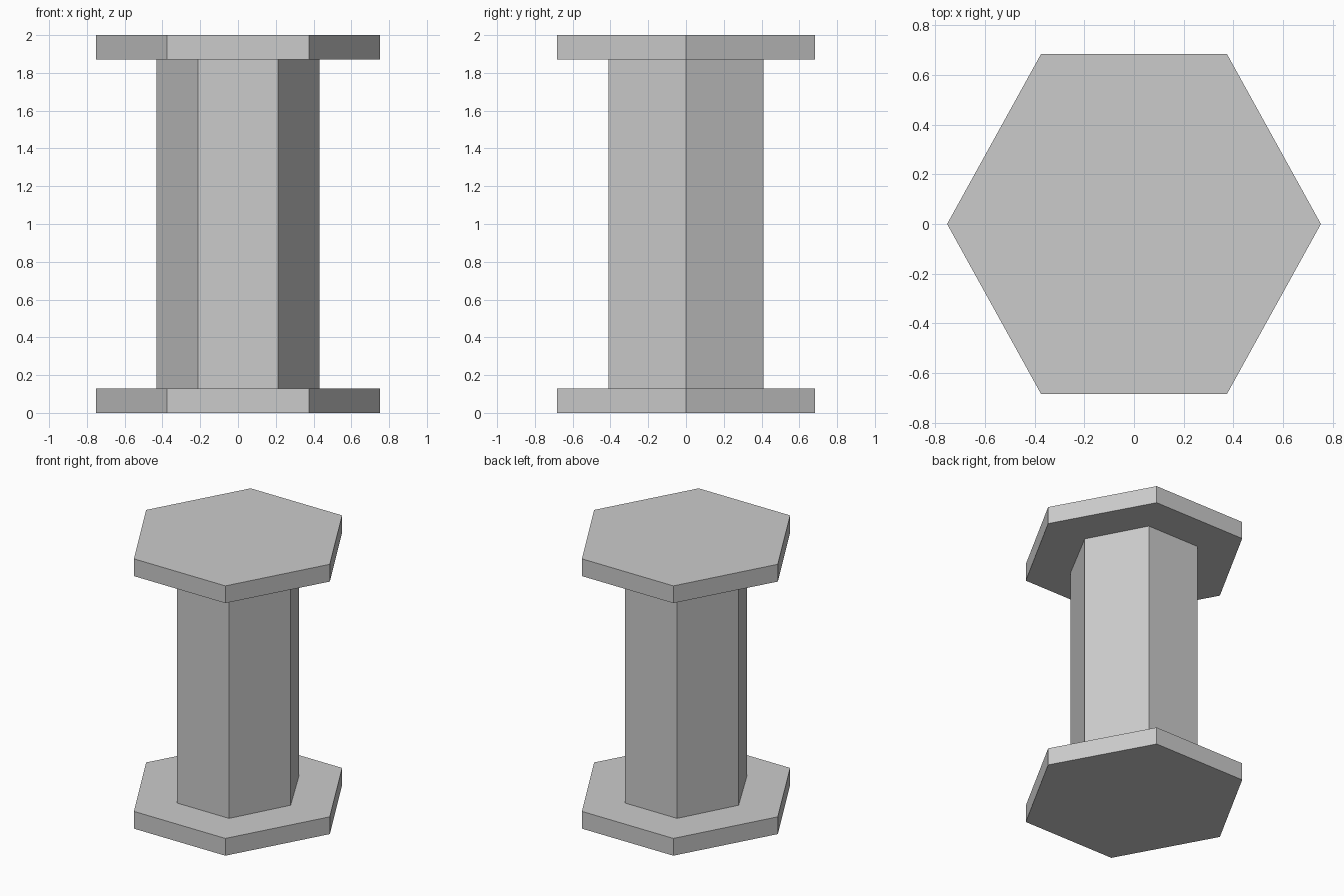
import bpy
import bmesh

cube = bpy.data.objects.get("Cube")
if cube:
    bpy.data.objects.remove(cube, do_unlink=True)

# Plain grey for every part
grey = bpy.data.materials.new("plain_grey")
grey.use_nodes = True
colour = (0.6, 0.6, 0.6, 1.0)
grey.diffuse_color = colour
grey.node_tree.nodes["Principled BSDF"].inputs["Base Color"].default_value = colour


def hex_prism(name, tip, corner, depth, bottom, top):
    """Six-sided prism with tips on the x axis and flat front and back."""
    outline = [(tip, 0), (corner, depth), (-corner, depth),
               (-tip, 0), (-corner, -depth), (corner, -depth)]
    bm = bmesh.new()
    base = bm.faces.new([bm.verts.new((x, y, bottom)) for x, y in outline])
    solid = bmesh.ops.extrude_face_region(bm, geom=[base], use_keep_orig=True)
    raised = [v for v in solid["geom"] if isinstance(v, bmesh.types.BMVert)]
    bmesh.ops.translate(bm, verts=raised, vec=(0, 0, top - bottom))
    bmesh.ops.recalc_face_normals(bm, faces=bm.faces)
    mesh = bpy.data.meshes.new(name)
    bm.to_mesh(mesh)
    bm.free()
    mesh.materials.append(grey)
    obj = bpy.data.objects.new(name, mesh)
    bpy.context.collection.objects.link(obj)
    return obj


# Matching end plates and the column between them
plate = 0.128
hex_prism("base_plate", 0.753, 0.375, 0.684, 0, plate)
hex_prism("column", 0.432, 0.213, 0.409, plate, 2 - plate)
hex_prism("top_plate", 0.753, 0.375, 0.684, 2 - plate, 2)
